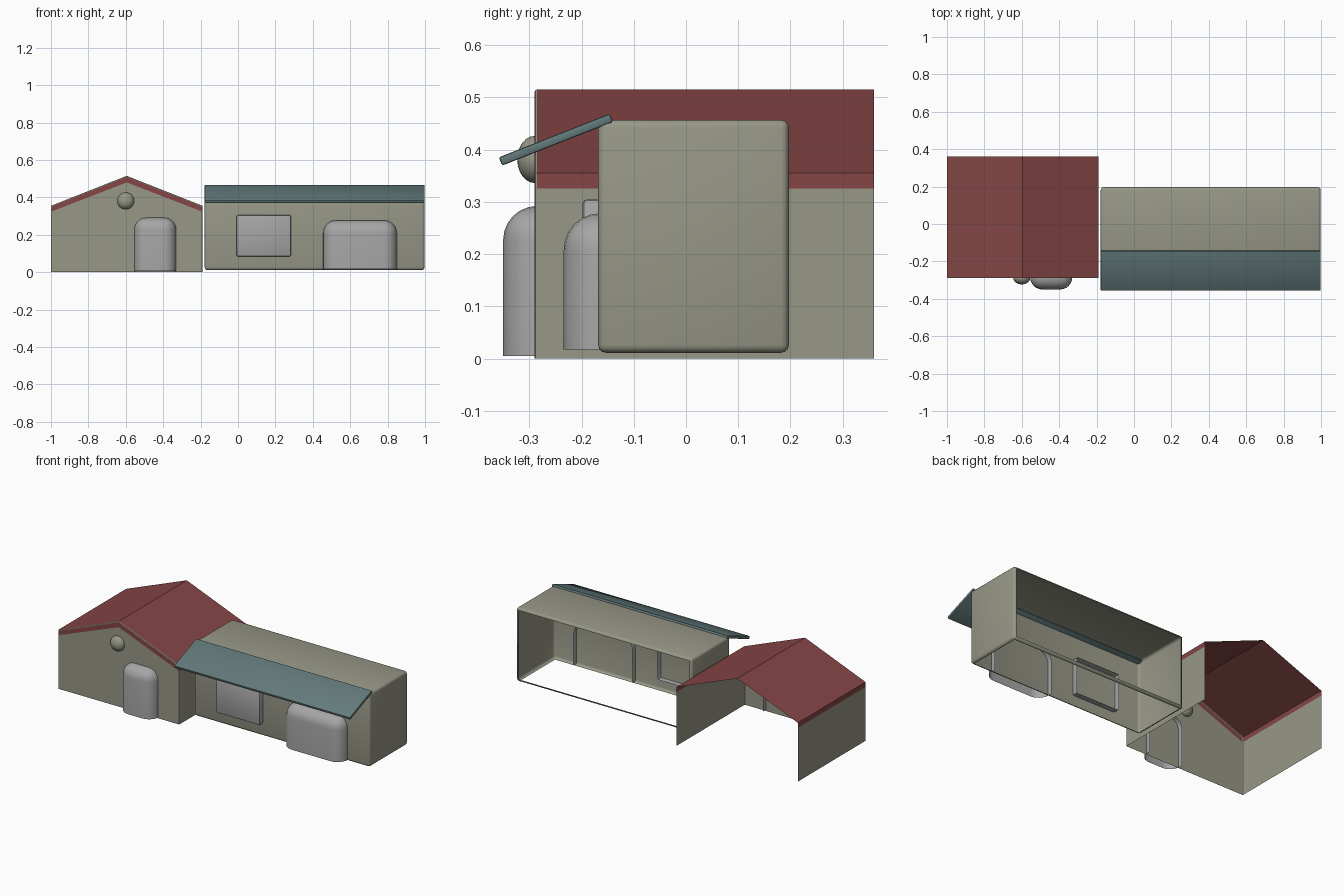
import bpy, bmesh, math
from mathutils import Matrix

cube = bpy.data.objects.get("Cube")
if cube:
    bpy.data.objects.remove(cube, do_unlink=True)


def material(name, rgb):
    m = bpy.data.materials.new(name)
    m.use_nodes = True
    m.diffuse_color = (*rgb, 1)
    bsdf = next(n for n in m.node_tree.nodes if n.type == 'BSDF_PRINCIPLED')
    bsdf.inputs["Base Color"].default_value = (*rgb, 1)
    bsdf.inputs["Roughness"].default_value = 0.8
    return m


STONE = material("warm stone", (0.31, 0.31, 0.245))
GREY = material("plain grey", (0.38, 0.38, 0.38))
RED = material("brick red", (0.235, 0.06, 0.06))
TEAL = material("slate teal", (0.125, 0.195, 0.2))


def finish(name, bm, *mats, angle=35):
    mesh = bpy.data.meshes.new(name)
    bm.to_mesh(mesh)
    bm.free()
    obj = bpy.data.objects.new(name, mesh)
    bpy.context.collection.objects.link(obj)
    for m in mats:
        mesh.materials.append(m)
    bpy.ops.object.select_all(action='DESELECT')
    obj.select_set(True)
    bpy.context.view_layer.objects.active = obj
    bpy.ops.object.shade_smooth_by_angle(angle=math.radians(angle))
    return obj


def box(lo, hi):
    bm = bmesh.new()
    size = [b - a for a, b in zip(lo, hi)]
    mid = [(a + b) / 2 for a, b in zip(lo, hi)]
    bmesh.ops.create_cube(bm, size=1, matrix=Matrix.Translation(mid) @ Matrix.Diagonal((*size, 1)))
    bm.normal_update()
    return bm


def open_faces(bm, back=True, bottom=True):
    bm.normal_update()
    gone = [f for f in bm.faces if (back and f.normal.y > 0.99) or (bottom and f.normal.z < -0.99)]
    bmesh.ops.delete(bm, geom=gone, context='FACES')


def round_edges(bm, width, segments):
    edges = [e for e in bm.edges if not e.is_boundary and e.calc_face_angle(0) > 0.8]
    bmesh.ops.bevel(bm, geom=edges, offset=width, segments=segments, profile=0.5,
                    affect='EDGES', clamp_overlap=True)
    bm.normal_update()


# Gabled house: one shell, open at the back and underneath
left, right, front, back = -1.0, -0.19, -0.29, 0.36
ridge = (left + right) / 2
wall_line = [(left, 0.325), (ridge, 0.48), (right, 0.325)]
roof_line = [(left, 0.355), (ridge, 0.515), (right, 0.355)]
ground = [(left, 0), (right, 0)]
bm = bmesh.new()


def pair(points):
    return [(bm.verts.new((x, front, z)), bm.verts.new((x, back, z))) for x, z in points]


base, wall, roof = pair(ground), pair(wall_line), pair(roof_line)


def strip(a, b, mat):
    bm.faces.new((a[0], a[1], b[1], b[0])).material_index = mat


strip(base[0], wall[0], 0)
strip(wall[2], base[1], 0)
strip(wall[0], roof[0], 1)
strip(roof[2], wall[2], 1)
for i in range(2):
    strip(roof[i], roof[i + 1], 1)
    bm.faces.new([p[0] for p in (wall[i], wall[i + 1], roof[i + 1], roof[i])]).material_index = 1
bm.faces.new([p[0] for p in (base[0], base[1], wall[2], wall[1], wall[0])])
bmesh.ops.recalc_face_normals(bm, faces=bm.faces)
if sum(f.normal.z for f in bm.faces) < 0:
    bmesh.ops.reverse_faces(bm, faces=bm.faces)
corner = [e for e in bm.edges if not e.is_boundary and e.calc_face_angle(0) > 1.2]
bmesh.ops.bevel(bm, geom=corner, offset=0.005, segments=2, profile=0.5, affect='EDGES')
finish("gabled_house", bm, STONE, RED, angle=15)

# Long annex: softened box without its back and floor panels
bm = box((-0.178, -0.168, 0.011), (0.998, 0.197, 0.457))
round_edges(bm, 0.015, 3)
open_faces(bm)
finish("annex_walls", bm, STONE)

# Domed doors, open at the back and underneath
for name, lo, hi, radius in (
        ("house_door", (-0.555, -0.35, 0.005), (-0.33, -0.262, 0.292), 0.065),
        ("annex_door", (0.455, -0.234, 0.017), (0.85, -0.14, 0.278), 0.07)):
    bm = box(lo, hi)
    open_faces(bm)
    round_edges(bm, radius, 6)
    finish(name, bm, GREY)

# Annex window panel, open towards the room
bm = box((-0.008, -0.198, 0.084), (0.284, -0.135, 0.305))
open_faces(bm, bottom=False)
round_edges(bm, 0.009, 2)
finish("annex_window", bm, GREY)

# Round ornament in the gable
bm = bmesh.new()
bmesh.ops.create_uvsphere(bm, u_segments=24, v_segments=12, radius=1, matrix=
                          Matrix.Translation((-0.6, -0.29, 0.381)) @ Matrix.Diagonal((0.045, 0.033, 0.045, 1)))
finish("gable_ornament", bm, STONE)

# Sloping awning over the annex front
bm = box((-0.588, -0.114, -0.0085), (0.588, 0.114, 0.0085))
round_edges(bm, 0.004, 2)
bm.transform(Matrix.Translation((0.41, -0.249, 0.419)) @ Matrix.Rotation(math.radians(21.5), 4, 'X'))
finish("awning", bm, TEAL)
